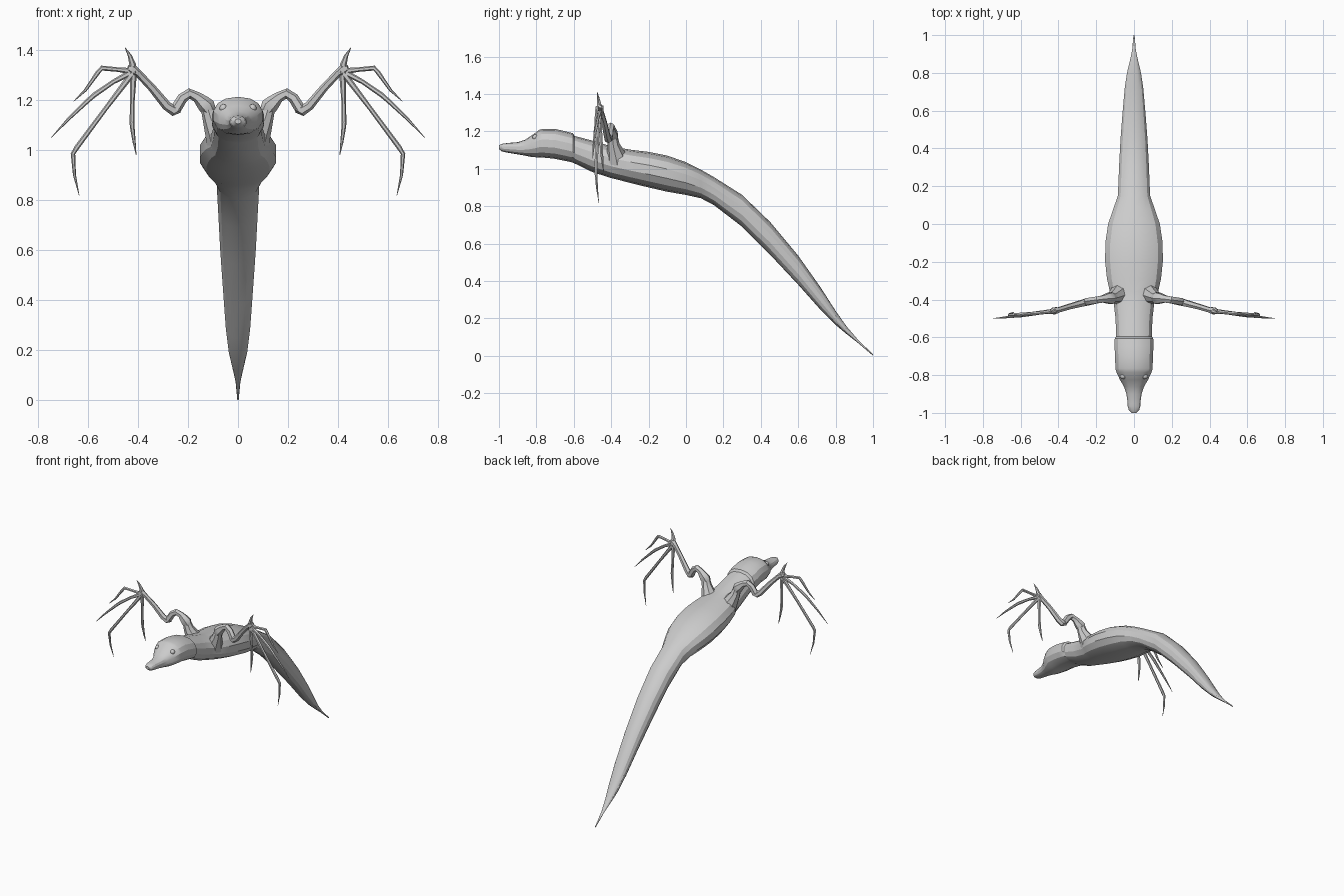
import bpy, bmesh, math
from mathutils import Vector


def finish(name, bm, mirror=False, angle=30):
    bmesh.ops.recalc_face_normals(bm, faces=bm.faces)
    me = bpy.data.meshes.new(name)
    bm.to_mesh(me)
    bm.free()
    ob = bpy.data.objects.new(name, me)
    bpy.context.collection.objects.link(ob)
    bpy.ops.object.select_all(action='DESELECT')
    ob.select_set(True)
    bpy.context.view_layer.objects.active = ob
    bpy.ops.object.shade_smooth_by_angle(angle=math.radians(angle))
    if mirror:
        ob.modifiers.new("mirror", 'MIRROR').use_axis[0] = True
    return ob


def loft(bm, rings):
    loops = [[bm.verts.new(p) for p in r] for r in rings]
    n = len(loops[0])
    for a, b in zip(loops, loops[1:]):
        for i in range(n):
            j = (i + 1) % n
            bm.faces.new((a[i], a[j], b[j], b[i]))
    bm.faces.new(loops[0])
    bm.faces.new(loops[-1])


def limb(name, path, sides=6):
    # path of (x, y, z, radius), mirrored to the other side
    pts = [Vector(p[:3]) for p in path]
    rings = []
    for i, p in enumerate(pts):
        t = (pts[min(i + 1, len(pts) - 1)] - pts[max(i - 1, 0)]).normalized()
        u = t.cross(Vector((0, 1, 0))).normalized()
        v = t.cross(u)
        r = path[i][3]
        rings.append([p + r * (u * math.cos(k * math.tau / sides) + v * math.sin(k * math.tau / sides))
                      for k in range(sides)])
    bm = bmesh.new()
    loft(bm, rings)
    return finish(name, bm, True, 40)


# head, neck, trunk and tail: (y, top z, bottom z, half width)
stations = [
    (-1.0, 1.125, 1.105, .012), (-.985, 1.133, 1.093, .028), (-.965, 1.136, 1.088, .034),
    (-.95, 1.138, 1.085, .034), (-.90, 1.142, 1.077, .041), (-.86, 1.155, 1.070, .055),
    (-.825, 1.178, 1.063, .076), (-.785, 1.208, 1.060, .095), (-.765, 1.213, 1.060, .101),
    (-.70, 1.213, 1.053, .102), (-.645, 1.200, 1.042, .106), (-.605, 1.190, 1.033, .104),
    (-.595, 1.175, 1.028, .096), (-.50, 1.150, .982, .100), (-.40, 1.120, .950, .112),
    (-.36, 1.112, .940, .130), (-.29, 1.101, .922, .146), (-.20, 1.090, .900, .156),
    (-.10, 1.070, .877, .155), (0, 1.035, .860, .140), (.08, .995, .842, .112),
    (.15, .955, .805, .087), (.30, .860, .690, .081), (.45, .715, .540, .073),
    (.60, .535, .380, .061), (.72, .365, .245, .050), (.80, .240, .165, .038),
    (.86, .155, .115, .023), (.92, .085, .068, .010), (1.0, .008, 0, .003)]
N = 14
rings = []
for y, top, bot, w in stations:
    c, h = (top + bot) / 2, (top - bot) / 2
    ring = []
    for k in range(N):
        a = k * math.tau / N
        s, q = math.sin(a), math.cos(a)
        ring.append((math.copysign(abs(s) ** .85, s) * w, y, c + h * math.copysign(abs(q) ** .9, q)))
    rings.append(ring)
bm = bmesh.new()
loft(bm, rings)
finish("body", bm, angle=25)

# eyes
bm = bmesh.new()
bmesh.ops.create_uvsphere(bm, u_segments=12, v_segments=8, radius=.016)
bmesh.ops.translate(bm, verts=bm.verts, vec=(.058, -.806, 1.168))
finish("eyes", bm, True)

# wing arms: shoulder, upper arm with collar, forearm
limb("shoulder", [(.065, -.365, 1.03, .062), (.085, -.375, 1.08, .050),
                  (.110, -.388, 1.13, .033), (.122, -.392, 1.17, .027)], 8)
limb("upper_arm", [(.112, -.392, 1.155, .026), (.124, -.393, 1.175, .034), (.140, -.394, 1.19, .030),
                   (.165, -.397, 1.213, .021), (.195, -.402, 1.226, .021),
                   (.222, -.407, 1.208, .021), (.250, -.412, 1.162, .022)])
limb("forearm", [(.238, -.41, 1.168, .020), (.258, -.415, 1.158, .022), (.285, -.422, 1.177, .019),
                 (.345, -.438, 1.250, .016), (.400, -.455, 1.308, .015), (.425, -.46, 1.325, .022),
                 (.440, -.463, 1.33, .012)])

# thumb claw, hooked
limb("thumb_claw", [(.420, -.46, 1.31, .018), (.422, -.465, 1.345, .013),
                    (.433, -.47, 1.378, .008), (.452, -.475, 1.41, .001)])

# wing fingers: wrist, knuckle, tip
fingers = [
    [(.42, -.46, 1.315), (.48, -.468, 1.322), (.545, -.475, 1.328), (.562, -.478, 1.308), (.61, -.485, 1.24), (.657, -.49, 1.195)],
    [(.42, -.46, 1.315), (.50, -.472, 1.272), (.575, -.482, 1.220), (.600, -.486, 1.198), (.68, -.494, 1.122), (.747, -.50, 1.05)],
    [(.42, -.46, 1.31), (.53, -.472, 1.165), (.645, -.482, 1.010), (.660, -.482, .985), (.654, -.476, .90), (.635, -.466, .818)],
    [(.42, -.46, 1.30), (.424, -.456, 1.20), (.426, -.452, 1.11), (.424, -.451, 1.085), (.417, -.446, 1.03), (.409, -.440, .98)]]
radii = (.013, .009, .010, .009, .006, .001)
for i, f in enumerate(fingers):
    # the inner finger hangs nearer the camera side and curls outward below the knuckle
    if i == 3:
        f = [(x - .002, y, z) for x, y, z in f]
    limb(f"wing_finger_{i + 1}", [(*p, r) for p, r in zip(f, radii)])
